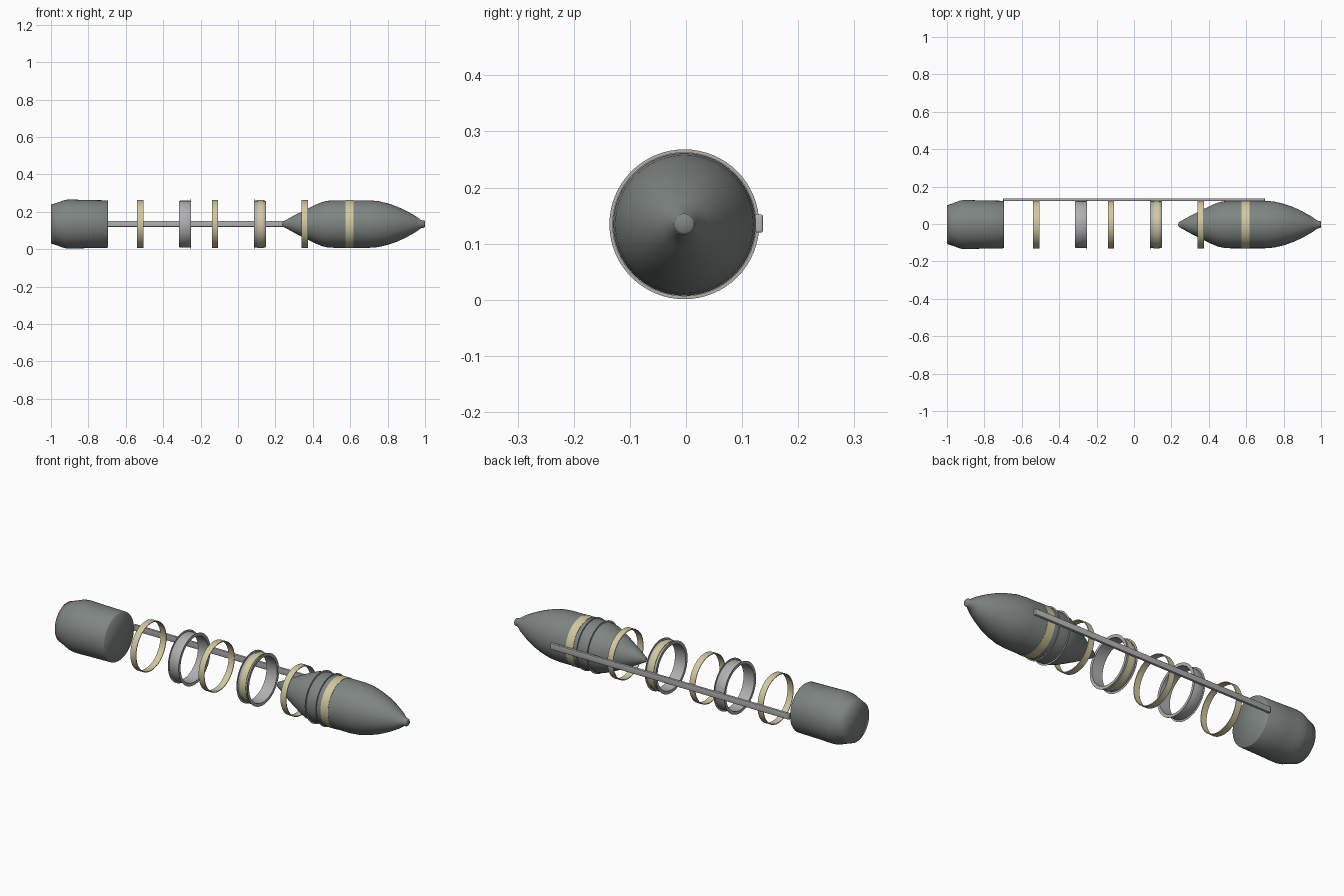
import bpy, math

if "Cube" in bpy.data.objects:
    bpy.data.objects.remove(bpy.data.objects["Cube"])

CY, CZ = -0.003, 0.1345   # long axis of the assembly
SIDES = 64


def material(name, rgb):
    m = bpy.data.materials.new(name)
    m.diffuse_color = (*rgb, 1)
    m.use_nodes = True
    m.node_tree.nodes["Principled BSDF"].inputs["Base Color"].default_value = m.diffuse_color
    return m


steel = material("grey green", (0.21, 0.235, 0.225))
cream = material("cream", (0.65, 0.58, 0.35))
silver = material("light grey", (0.44, 0.435, 0.445))


def lathe(name, profile, mat, closed=False, angle=35):
    """Spin an (x, radius) profile around the long axis."""
    verts, rings = [], []
    for x, r in profile:
        start = len(verts)
        if r == 0:
            verts.append((x, CY, CZ))
            rings.append([start] * SIDES)
        else:
            for i in range(SIDES):
                a = 2 * math.pi * i / SIDES
                verts.append((x, CY + r * math.cos(a), CZ + r * math.sin(a)))
            rings.append(list(range(start, start + SIDES)))
    pairs = list(zip(rings, rings[1:]))
    if closed:
        pairs.append((rings[-1], rings[0]))
    faces = []
    for a, b in pairs:
        for i in range(SIDES):
            j = (i + 1) % SIDES
            faces.append(list(dict.fromkeys((a[i], b[i], b[j], a[j]))))
    mesh = bpy.data.meshes.new(name)
    mesh.from_pydata(verts, [], [f[::-1] for f in faces])
    mesh.materials.append(mat)
    obj = bpy.data.objects.new(name, mesh)
    bpy.context.collection.objects.link(obj)
    bpy.ops.object.select_all(action='DESELECT')
    obj.select_set(True)
    bpy.context.view_layer.objects.active = obj
    bpy.ops.object.shade_smooth_by_angle(angle=math.radians(angle))
    return obj


# Tail drum with tapered rear
lathe("tail_drum", [(-1, 0), (-1, 0.103), (-0.97, 0.113), (-0.93, 0.128), (-0.91, 0.131),
                    (-0.88, 0.131), (-0.82, 0.129), (-0.70, 0.127), (-0.695, 0.124),
                    (-0.695, 0)], steel, angle=120)

# Main body: rear cone, straight waist, rounded nose
lathe("main_body", [(0.235, 0), (0.24, 0.013), (0.30, 0.046), (0.36, 0.077), (0.42, 0.106),
                    (0.45, 0.118), (0.48, 0.1245), (0.52, 0.127), (0.70, 0.127),
                    (0.75, 0.123), (0.80, 0.111), (0.85, 0.094), (0.90, 0.071),
                    (0.95, 0.043), (0.98, 0.021), (0.995, 0.019), (1, 0.014), (1, 0)],
      steel, angle=60)


# Flat cream bands
def band(name, x, width, outer=0.128):
    h = width / 2
    lathe(name, [(x - h, 0.124), (x - h, outer), (x + h, outer), (x + h, 0.124)],
          cream, closed=True)


for n, x in enumerate((-0.523, -0.123, 0.12, 0.357)):
    band(f"cream_band_{n + 1}", x, 0.033)
band("body_band", 0.597, 0.043, 0.1285)

# Collars: a smooth sleeve with a paper-thin flange at each end
for n, x in enumerate((-0.284, 0.118, 0.52)):
    if x < 0.5:
        lathe(f"collar_sleeve_{n + 1}",
              [(x - 0.031, 0.118), (x - 0.031, 0.123), (x - 0.027, 0.125),
               (x + 0.027, 0.125), (x + 0.031, 0.123), (x + 0.031, 0.118)],
              silver, closed=True)
    for side, sx in (("rear", -0.031), ("front", 0.031)):
        c, t = x + sx, 0.0006
        lathe(f"collar_{side}_flange_{n + 1}",
              [(c - t, 0.118), (c - t, 0.1335), (c + t, 0.1335), (c + t, 0.118)],
              silver, closed=True)

# Side rail
bpy.ops.mesh.primitive_cube_add(size=1, location=(0, 0.130, 0.136))
rail = bpy.context.object
rail.name = "side_rail"
rail.scale = (1.40, 0.014, 0.032)
bpy.ops.object.transform_apply(location=False, rotation=False, scale=True)
rail.data.materials.append(silver)
bevel = rail.modifiers.new("soft_edges", 'BEVEL')
bevel.width = 0.003
bevel.segments = 3
bpy.ops.object.shade_smooth()
